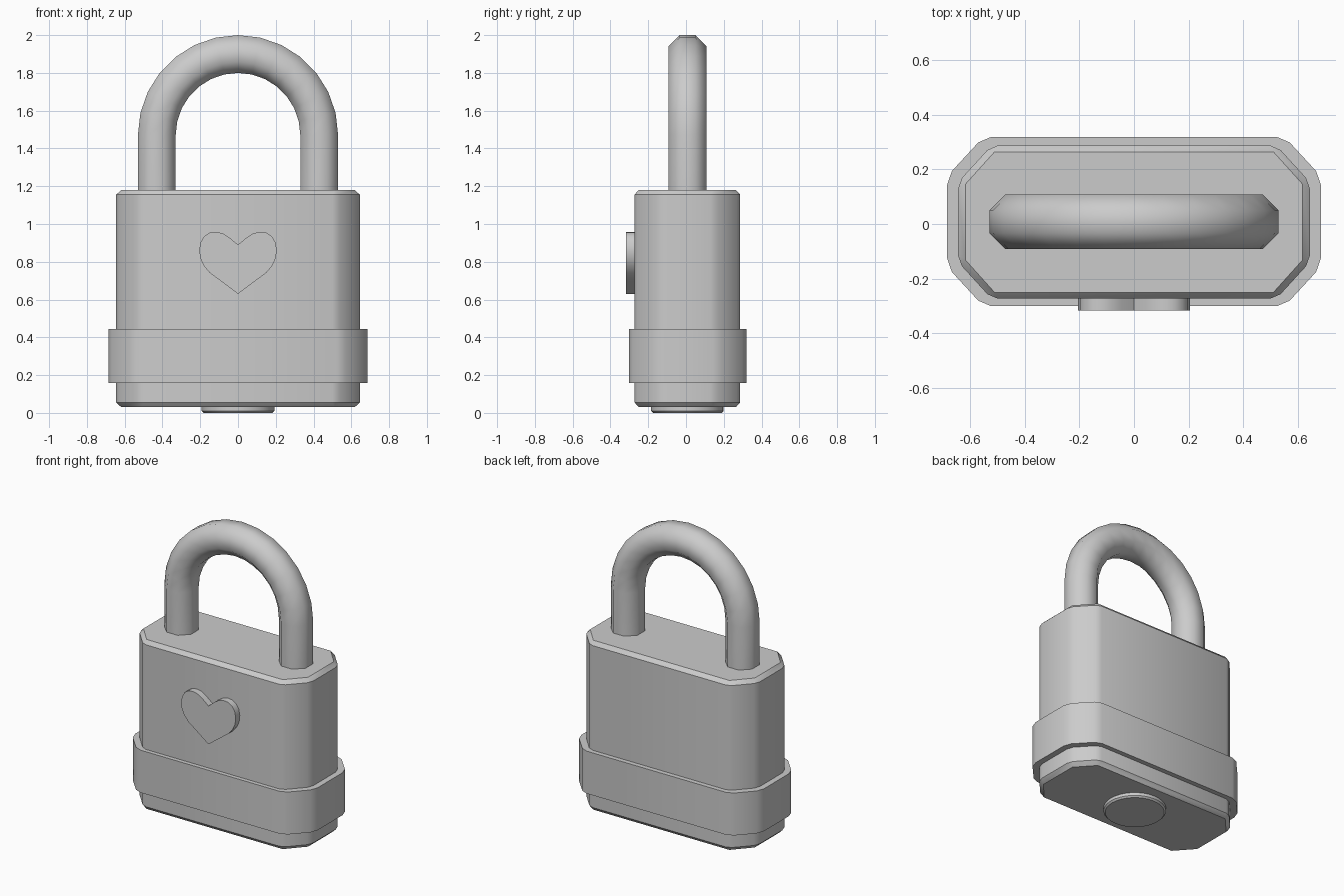
import bpy, bmesh, math

if "Cube" in bpy.data.objects:
    bpy.data.objects.remove(bpy.data.objects["Cube"])

CY = 0.007  # front/back centre of the lock


def finish(name, bm, angle):
    bmesh.ops.remove_doubles(bm, verts=bm.verts[:], dist=1e-5)
    bmesh.ops.recalc_face_normals(bm, faces=bm.faces[:])
    mesh = bpy.data.meshes.new(name)
    bm.to_mesh(mesh)
    bm.free()
    ob = bpy.data.objects.new(name, mesh)
    bpy.context.collection.objects.link(ob)
    bpy.ops.object.select_all(action='DESELECT')
    ob.select_set(True)
    bpy.context.view_layer.objects.active = ob
    bpy.ops.object.shade_smooth_by_angle(angle=math.radians(angle))
    return ob


def loft(name, rings, angle=30, caps=True, closed=False):
    """Skin a list of equal-length rings of 3D points."""
    bm = bmesh.new()
    vs = [[bm.verts.new(p) for p in r] for r in rings]
    n = len(vs[0])
    pairs = list(zip(vs, vs[1:])) + ([(vs[-1], vs[0])] if closed else [])
    for a, b in pairs:
        for i in range(n):
            j = (i + 1) % n
            bm.faces.new((a[i], a[j], b[j], b[i]))
    if caps:
        bm.faces.new(vs[0])
        bm.faces.new(vs[-1])
    return finish(name, bm, angle)


def outline(corner, z, cy=CY):
    """Mirror the points of one corner into a full horizontal ring."""
    pts = []
    for sx, sy, step in ((1, 1, 1), (-1, 1, -1), (-1, -1, 1), (1, -1, -1)):
        pts += [(sx * x, cy + sy * y, z) for x, y in corner[::step]]
    return pts


# Body: chamfered box with softened corners and bevelled rims
side = [(0.645, 0.12), (0.63, 0.162), (0.537, 0.264), (0.50, 0.28)]
rim = [(0.618, 0.138), (0.618, 0.138), (0.511, 0.257), (0.511, 0.257)]
loft("body", [outline(rim, 0.03), outline(side, 0.056),
              outline(side, 1.155), outline(rim, 1.18)])

# Band: solid ring around the lower body
band = [(0.685, 0.133), (0.667, 0.185), (0.57, 0.29), (0.523, 0.31)]
inner = [(x * 0.98, y * 0.98) for x, y in side]
loft("band", [outline(inner, 0.157), outline(band, 0.157, 0.009),
              outline(band, 0.445, 0.009), outline(inner, 0.445)],
     caps=False, closed=True)

# Shackle: octagonal section swept along two legs and a half circle
R, TUBE, SPRING, SEG = 0.43, 0.1 / math.cos(math.pi / 8), 1.47, 14
path = [(0, 1.15)] + [(math.pi * i / SEG, SPRING) for i in range(SEG + 1)] + [(math.pi, 1.15)]
rings = []
for a, z0 in path:
    ring = []
    for k in range(8):
        t = math.pi * (k + 0.5) / 4
        r = R + TUBE * math.cos(t)
        ring.append((r * math.cos(a), 0.008 + TUBE * math.sin(t), z0 + r * math.sin(a)))
    rings.append(ring)
loft("shackle", rings, angle=60)

# Heart emblem: mirrored half profile extruded from the front face
half = [(0, 0.89), (0.045, 0.928), (0.08, 0.95), (0.115, 0.958), (0.15, 0.954),
        (0.178, 0.936), (0.197, 0.905), (0.205, 0.865), (0.2, 0.82), (0.182, 0.78),
        (0.15, 0.742), (0.08, 0.69), (0, 0.63)]
heart = half + [(-x, z) for x, z in half[-2:0:-1]]
loft("heart", [[(x, y, z) for x, z in heart] for y in (-0.317, -0.26)])

# Keyhole plug: short disc under the body with a bevelled lower rim
loft("bottom_plug", [[(r * math.cos(math.tau * i / 32), CY + r * math.sin(math.tau * i / 32), z)
                      for i in range(32)]
                     for r, z in ((0.182, 0.0), (0.192, 0.01), (0.192, 0.045))])
